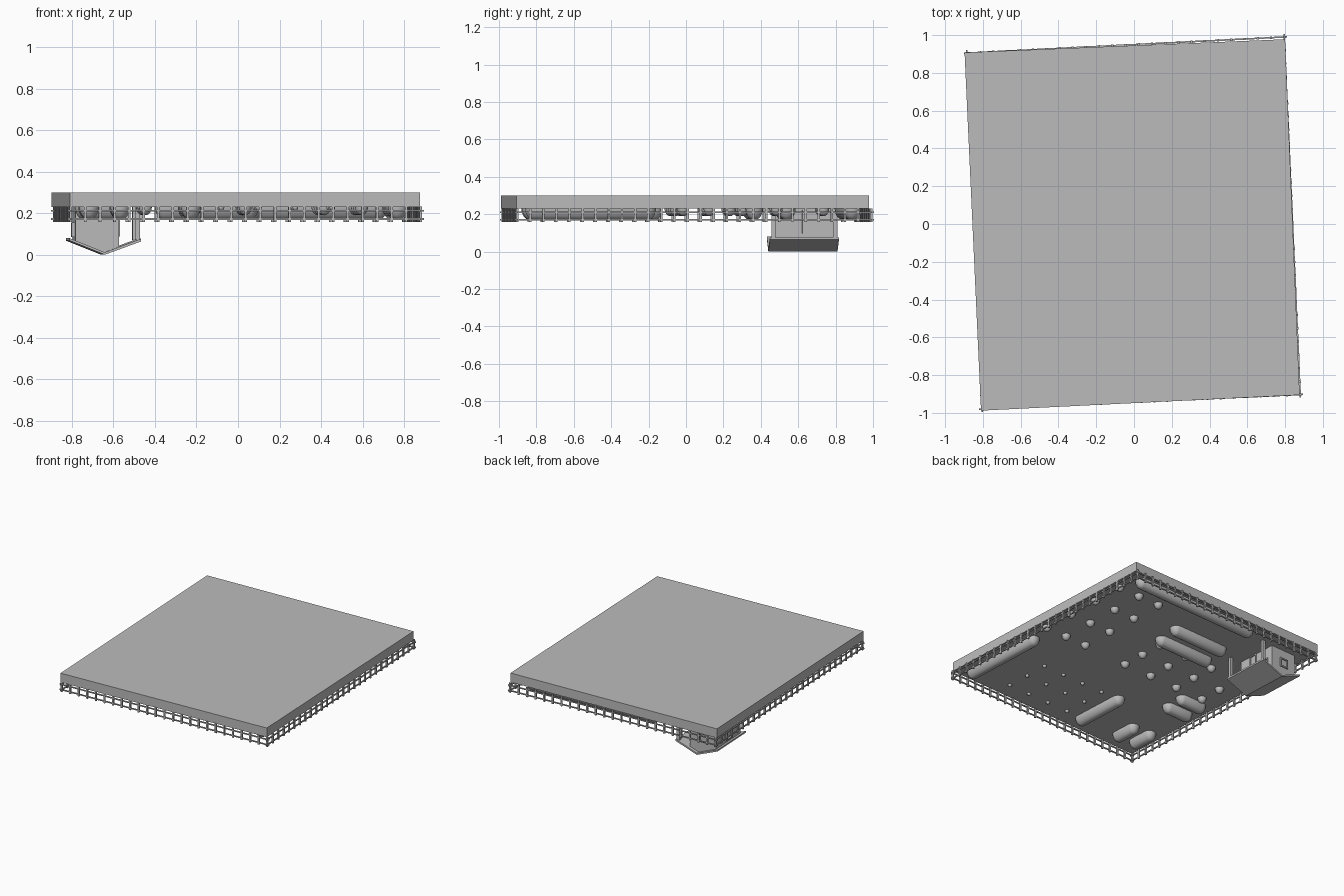
import bpy, bmesh, math
from mathutils import Vector, Matrix

cube = bpy.data.objects.get("Cube")
if cube:
    bpy.data.objects.remove(cube, do_unlink=True)

TILT = math.radians(2.7)      # the whole plot is turned slightly
GROUND = 0.23                 # underside of the slab, everything hangs from it

grey = bpy.data.materials.new("plain grey")
grey.use_nodes = True
tone = (0.5, 0.5, 0.5, 1)
grey.diffuse_color = tone
grey.node_tree.nodes["Principled BSDF"].inputs["Base Color"].default_value = tone


def finish(bm, name, smooth=False):
    bmesh.ops.recalc_face_normals(bm, faces=bm.faces)
    mesh = bpy.data.meshes.new(name)
    bm.to_mesh(mesh)
    bm.free()
    mesh.materials.append(grey)
    if smooth:
        mesh.shade_smooth()
    obj = bpy.data.objects.new(name, mesh)
    bpy.context.collection.objects.link(obj)
    return obj


def add_prism(bm, points, offset):
    face = bm.faces.new([bm.verts.new(p) for p in points])
    new = bmesh.ops.extrude_face_region(bm, geom=[face])["geom"]
    bmesh.ops.translate(bm, vec=offset, verts=[v for v in new if isinstance(v, bmesh.types.BMVert)])


def add_box(bm, center, size, angle=0):
    m = Matrix.Translation(center) @ Matrix.Rotation(angle, 4, "Z") @ Matrix.Diagonal((*size, 1))
    bmesh.ops.create_cube(bm, size=1, matrix=m)


# ground slab
corners = [(-0.81, -0.988), (0.877, -0.905), (0.80, 0.978), (-0.897, 0.908)]
bm = bmesh.new()
add_prism(bm, [(x, y, GROUND) for x, y in corners], (0, 0, 0.07))
finish(bm, "ground_slab")

# fence: two rails and evenly spaced posts on every side
fence = [(-0.805, -0.98), (0.88, -0.903), (0.795, 0.99), (-0.885, 0.905)]
bm = bmesh.new()
for i in range(4):
    a, b = Vector(fence[i]), Vector(fence[(i + 1) % 4])
    run = b - a
    angle = math.atan2(run.y, run.x)
    mid = (a + b) / 2
    for z in (0.172, 0.212):
        add_box(bm, (mid.x, mid.y, z), (run.length + 0.03, 0.008, 0.008), angle)
    count = round(run.length / 0.07)
    for k in range(count):
        p = a + run * (k / count)
        add_box(bm, (p.x, p.y, 0.195), (0.012, 0.012, 0.074), angle)
finish(bm, "fence")


# long rounded rows: middle position, full length, along x or y
def row(name, x, y, length, along_x, radius=0.047):
    bm = bmesh.new()
    bmesh.ops.create_uvsphere(bm, u_segments=24, v_segments=12, radius=radius)
    shift = length / 2 - radius
    for v in bm.verts:
        v.co.x += shift if v.co.x > 0.001 else -shift
        v.co.z *= 1.3
    obj = finish(bm, name, True)
    obj.location = (x, y, GROUND)
    obj.rotation_euler.z = TILT + (0 if along_x else math.pi / 2)


rows = [(0.18, 0.865, 1.08, True), (-0.135, 0.53, 0.5, True), (-0.15, 0.355, 0.5, True),
        (0.755, -0.51, 0.7, False), (-0.235, -0.645, 0.46, False),
        (-0.57, -0.765, 0.23, False), (-0.72, -0.765, 0.23, False),
        (-0.66, -0.32, 0.25, True), (-0.66, -0.175, 0.25, True)]
for i, spec in enumerate(rows):
    row(f"planted_row_{i + 1}", *spec)


# grids of rounded mounds
def mounds(name, x0, y0, dx, dy, nx, ny, radius, height):
    bm = bmesh.new()
    for i in range(nx):
        for j in range(ny):
            x, y = x0 - dx * i, y0 - dy * j
            pos = (x - 0.04 * (y - y0), y - 0.04 * dx * i, GROUND)
            bmesh.ops.create_uvsphere(
                bm, u_segments=16, v_segments=10, radius=radius,
                matrix=Matrix.Translation(pos) @ Matrix.Diagonal((1, 1, height / radius, 1)))
    finish(bm, name, True)


mounds("large_mounds", 0.745, 0.735, 0.18, 0.25, 3, 4, 0.031, 0.04)
mounds("medium_mounds", 0.02, 0.305, 0.24, 0.18, 4, 3, 0.031, 0.04)
mounds("small_mounds", 0.44, -0.44, 0.178, 0.178, 4, 3, 0.014, 0.018)


# house, hanging with its roof downward
def place(bm, name):
    obj = finish(bm, name)
    obj.location = (-0.65, 0.625, 0)
    obj.rotation_euler.z = TILT
    return obj


bm = bmesh.new()
walls = [(-0.14, GROUND), (0.07, GROUND), (0.07, 0.036), (0, 0.011), (-0.14, 0.064)]
add_prism(bm, [(x, -0.16, z) for x, z in walls], (0, 0.32, 0))
place(bm, "house_walls")

bm = bmesh.new()
roof = [(-0.17, 0.068), (0, 0), (0.175, 0.064), (0.175, 0.077), (0, 0.012), (-0.17, 0.08)]
add_prism(bm, [(x, -0.185, z) for x, z in roof], (0, 0.37, 0))
place(bm, "roof")

bm = bmesh.new()
for y in (-0.165, 0.165):
    add_box(bm, (0.16, y, 0.15), (0.022, 0.022, 0.16))
place(bm, "porch_posts")


# frames around the openings: center, width, height, wall facing x or y
def frame(name, center, width, height, faces_x):
    bm = bmesh.new()
    bar = 0.009
    turn = Matrix.Translation(center) @ Matrix.Rotation(math.pi / 2 if faces_x else 0, 4, "Z")
    for s in (-1, 1):
        for pos, size in (((s * width / 2, 0, 0), (bar, 0.016, height + bar)),
                          ((0, 0, s * height / 2), (width + bar, 0.016, bar))):
            bmesh.ops.create_cube(bm, size=1, matrix=turn @ Matrix.Translation(pos) @ Matrix.Diagonal((*size, 1)))
    place(bm, name)


frame("door_frame", (0.07, -0.03, 0.16), 0.055, 0.135, True)
frame("porch_window_frame", (0.07, 0.09, 0.12), 0.05, 0.05, True)
frame("back_window_frame", (-0.04, 0.16, 0.13), 0.06, 0.06, False)
frame("side_window_frame", (-0.145, 0, 0.12), 0.07, 0.06, True)
